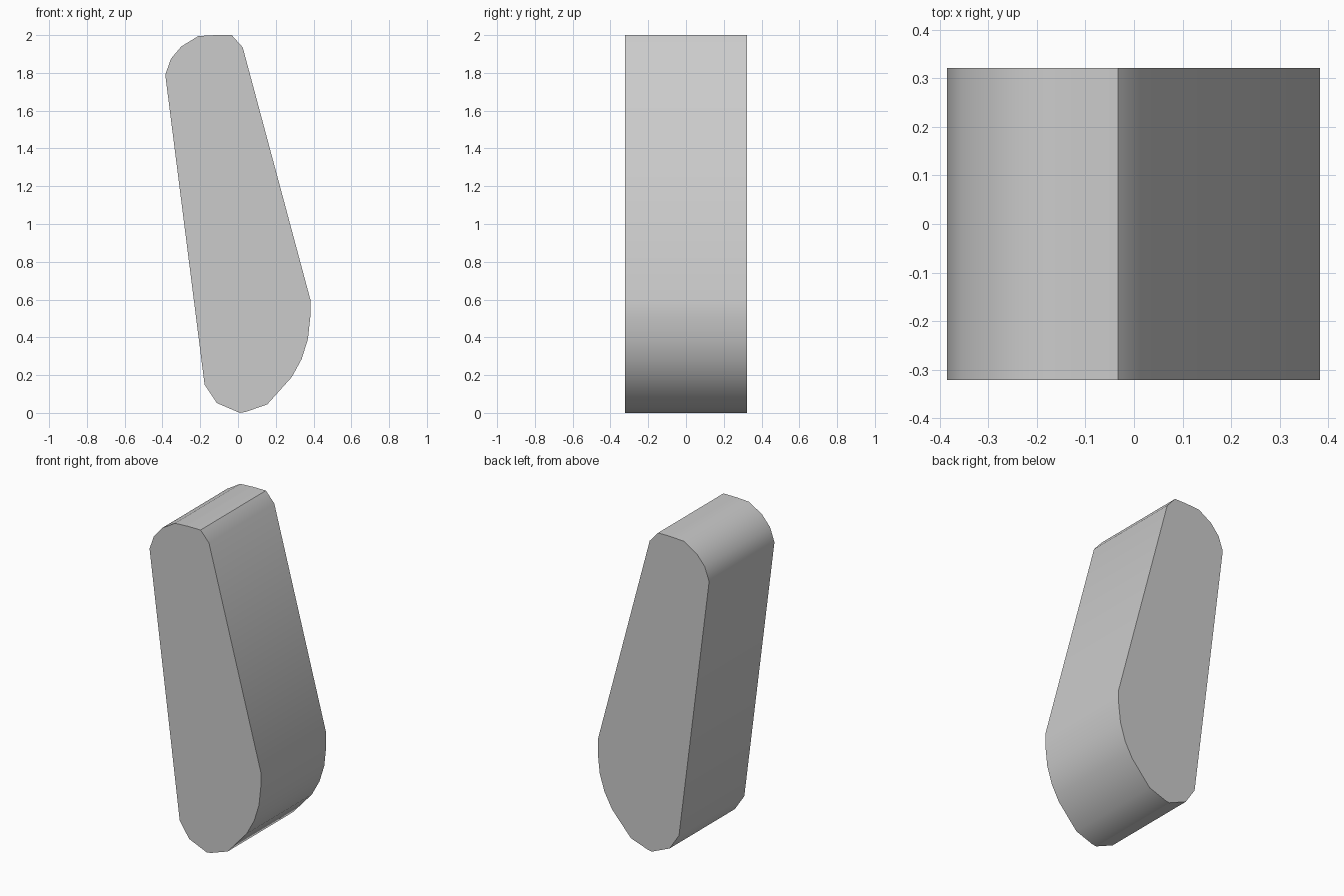
import bpy
import bmesh
import math

cube = bpy.data.objects.get("Cube")
if cube:
    bpy.data.objects.remove(cube, do_unlink=True)

# Plain grey finish
grey = bpy.data.materials.new("light_grey")
grey.use_nodes = True
colour = (0.6, 0.6, 0.6, 1)
grey.diffuse_color = colour
grey.node_tree.nodes["Principled BSDF"].inputs["Base Color"].default_value = colour

# Side outline of the tapered bar (x, z), from the upper corner round
outline = [
    (-0.385, 1.79), (-0.355, 1.875), (-0.30, 1.94), (-0.21, 1.995), (-0.12, 2.0),
    (-0.033, 2.0), (0.025, 1.935),
    (0.383, 0.60), (0.383, 0.51), (0.37, 0.39), (0.337, 0.285), (0.285, 0.19),
    (0.155, 0.045), (0.04, 0.005), (0.01, 0.0), (-0.112, 0.052), (-0.177, 0.15),
]
half_depth = 0.322

# Extrude the outline from front to back
bm = bmesh.new()
front = bm.faces.new([bm.verts.new((x, -half_depth, z)) for x, z in outline])
extruded = bmesh.ops.extrude_face_region(bm, geom=[front], use_keep_orig=True)
back_verts = [g for g in extruded["geom"] if isinstance(g, bmesh.types.BMVert)]
bmesh.ops.translate(bm, verts=back_verts, vec=(0, 2 * half_depth, 0))
bmesh.ops.recalc_face_normals(bm, faces=bm.faces)
mesh = bpy.data.meshes.new("tapered_bar")
bm.to_mesh(mesh)
bm.free()
mesh.materials.append(grey)

bar = bpy.data.objects.new("tapered_bar", mesh)
bpy.context.collection.objects.link(bar)

# Round shading along the ends, crisp at the flat sides
bpy.context.view_layer.objects.active = bar
bar.select_set(True)
bpy.ops.object.shade_smooth_by_angle(angle=math.radians(30))
